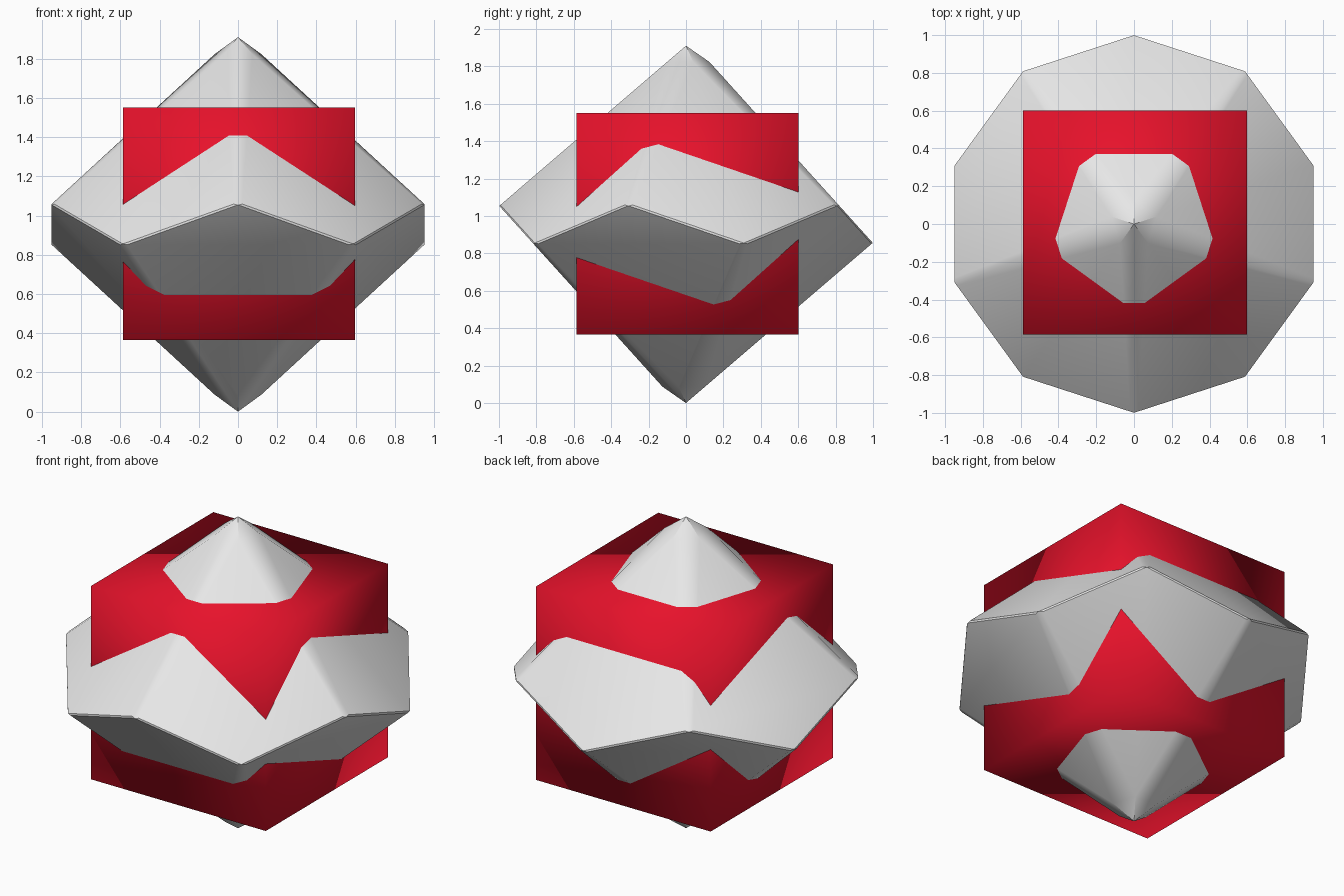
import bpy, bmesh, math
from mathutils import Vector

if "Cube" in bpy.data.objects:
    bpy.data.objects.remove(bpy.data.objects["Cube"], do_unlink=True)

MID = 0.955  # height of the centre


def material(name, rgb):
    m = bpy.data.materials.new(name)
    m.use_nodes = True
    m.diffuse_color = (*rgb, 1)
    m.node_tree.nodes["Principled BSDF"].inputs["Base Color"].default_value = (*rgb, 1)
    return m


def finish(bm, name, mat, location):
    bmesh.ops.recalc_face_normals(bm, faces=bm.faces[:])
    mesh = bpy.data.meshes.new(name)
    bm.to_mesh(mesh)
    bm.free()
    mesh.materials.append(mat)
    ob = bpy.data.objects.new(name, mesh)
    ob.location = location
    bpy.context.collection.objects.link(ob)
    return ob


def cut(bm, angle, radial, up, distance):
    """Slice away everything beyond a plane facing the given direction."""
    a = math.radians(angle)
    n = Vector((radial * math.cos(a), radial * math.sin(a), up)).normalized()
    bmesh.ops.bisect_plane(bm, geom=bm.verts[:] + bm.edges[:] + bm.faces[:],
                           plane_co=n * distance, plane_no=n,
                           clear_outer=True, dist=1e-5)
    rim = [e for e in bm.edges if e.is_boundary]
    if rim:
        bmesh.ops.edgeloop_fill(bm, edges=rim)


# Ten-sided gem: kite faces, tapering pole chamfers and a thin girdle
bm = bmesh.new()
bmesh.ops.create_cube(bm, size=4)
for k in range(5):
    for side, start in ((1, -54), (-1, -90)):
        cut(bm, start + 72 * k, 0.742, 0.67 * side, 0.675)
for k in range(5):
    for side, start in ((1, -90), (-1, -54)):
        cut(bm, start + 72 * k, 0.651, 0.759 * side, 0.725)
for k in range(10):
    cut(bm, -72 + 36 * k, 1, 0, 0.9505)
gem = finish(bm, "ten_sided_gem", material("light grey", (0.8, 0.8, 0.8)), (0, 0, MID))

bpy.ops.object.select_all(action="DESELECT")
gem.select_set(True)
bpy.context.view_layer.objects.active = gem
bpy.ops.object.shade_smooth_by_angle(angle=math.radians(35))

# Cube passing through the gem, softly shaded across its corners
bm = bmesh.new()
bmesh.ops.create_cube(bm, size=1.185)
for f in bm.faces:
    f.smooth = True
finish(bm, "red_cube", material("red", (0.8, 0.006, 0.024)), (0.005, 0.008, MID + 0.003))
